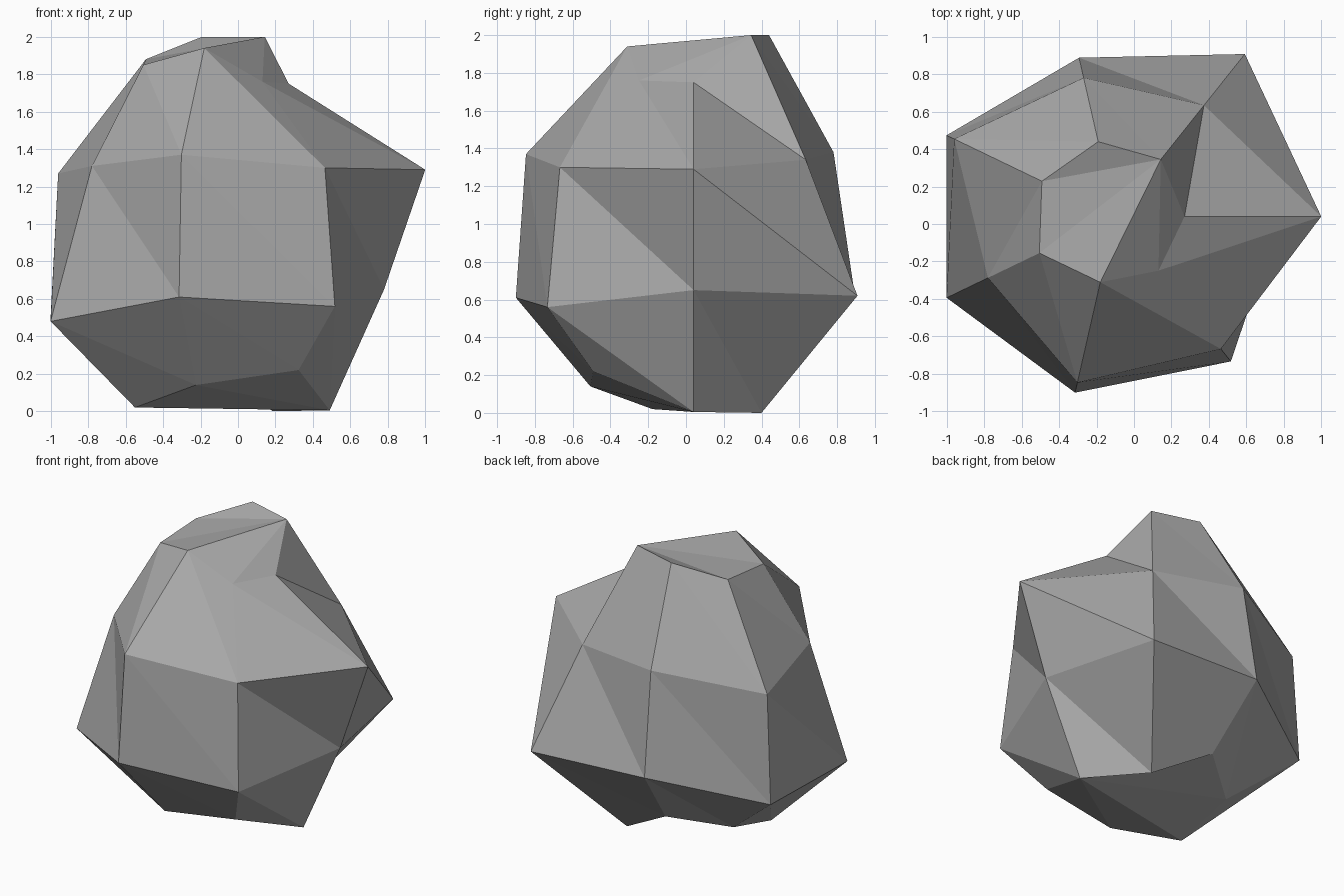
import bpy, bmesh, math

if "Cube" in bpy.data.objects:
    bpy.data.objects.remove(bpy.data.objects["Cube"])

SIDES = 7
CENTRE = (-0.10, 0.04)

# Four rough rings, bottom to top: (radius, height) at each of the seven angles
RINGS = [
    [(.59, .005), (.46, 0), (.51, .23), (.51, .14), (.50, .02), (.56, .14), (.68, .22)],
    [(.88, .65), (1.11, .62), (.87, .66), (1.0, .50), (1.0, .48), (.965, .61), (.99, .56)],
    [(1.10, 1.29), (.76, 1.34), (.76, 1.38), (.955, 1.27), (.755, 1.31), (.91, 1.37), (.905, 1.30)],
    [(.37, 1.75), (.39, 2.0), (.41, 2.0), (.435, 1.88), (.45, 1.85), (.36, 1.94), (.37, 1.76)],
]

bm = bmesh.new()
rings = []
for ring in RINGS:
    verts = []
    for i, (r, z) in enumerate(ring):
        a = 2 * math.pi * i / SIDES
        verts.append(bm.verts.new((CENTRE[0] + r * math.cos(a), CENTRE[1] + r * math.sin(a), z)))
    rings.append(verts)

# Faceted sides, two triangles per patch
for low, high in zip(rings, rings[1:]):
    for i in range(SIDES):
        j = (i + 1) % SIDES
        bm.faces.new((low[i], low[j], high[i]))
        bm.faces.new((low[j], high[j], high[i]))


def fan(ring, start, flip):
    """Close a ring with triangles spreading from one corner."""
    v = ring[start:] + ring[:start]
    for a, b in zip(v[1:], v[2:]):
        bm.faces.new((v[0], b, a) if flip else (v[0], a, b))


# Underside and crown
fan(rings[0], 0, True)
fan(rings[-1], 1, False)

mesh = bpy.data.meshes.new("rock")
bm.to_mesh(mesh)
bm.free()
rock = bpy.data.objects.new("rock", mesh)
bpy.context.collection.objects.link(rock)

# Plain grey stone
stone = bpy.data.materials.new("grey stone")
stone.diffuse_color = (0.40, 0.40, 0.40, 1)
stone.use_nodes = True
stone.node_tree.nodes["Principled BSDF"].inputs["Base Color"].default_value = stone.diffuse_color
mesh.materials.append(stone)
